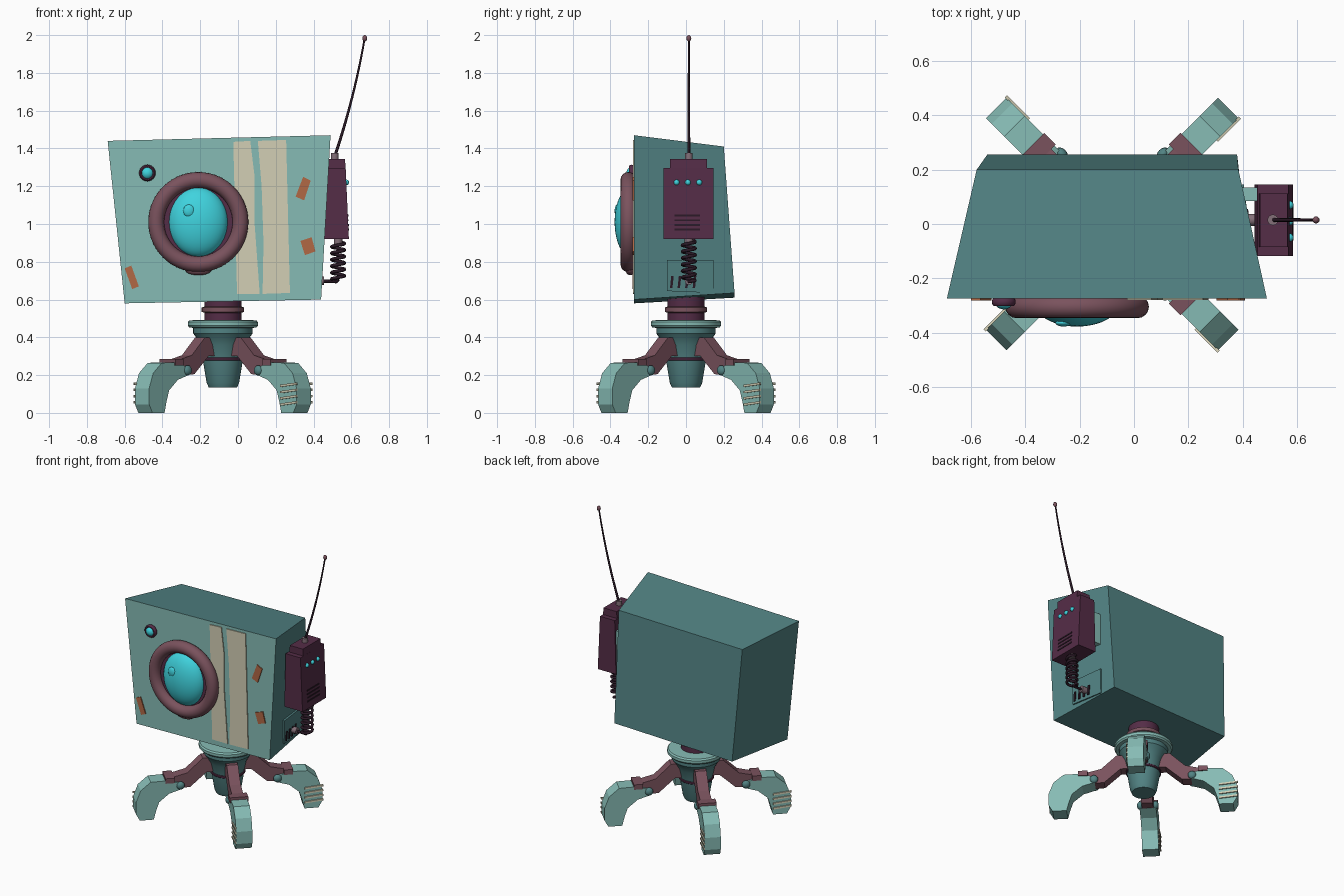
import bpy, bmesh, math
from mathutils import Matrix, Vector

if "Cube" in bpy.data.objects:
    bpy.data.objects.remove(bpy.data.objects["Cube"])


def material(name, rgb):
    m = bpy.data.materials.new(name)
    m.diffuse_color = (*rgb, 1)
    m.use_nodes = True
    m.node_tree.nodes["Principled BSDF"].inputs["Base Color"].default_value = m.diffuse_color
    return m


LIGHT = material("light teal", (.24, .50, .46))
TEAL = material("deep teal", (.084, .227, .23))
PLUM = material("plum", (.09, .026, .063))
MAUVE = material("mauve", (.195, .085, .11))
CYAN = material("cyan", (.05, .65, .73))
CREAM = material("cream", (.65, .62, .46))
RUST = material("rust", (.44, .14, .06))
DARK = material("dark plum", (.024, .01, .02))
GREY = material("grey mauve", (.23, .16, .19))


def finish(name, bm, mat, smooth=False):
    bmesh.ops.recalc_face_normals(bm, faces=bm.faces)
    me = bpy.data.meshes.new(name)
    bm.to_mesh(me)
    bm.free()
    me.materials.append(mat)
    if smooth:
        me.shade_smooth()
        me.set_sharp_from_angle(angle=math.radians(35))
    ob = bpy.data.objects.new(name, me)
    bpy.context.collection.objects.link(ob)
    return ob


def prism(name, pts, to3d, d0, d1, mat, xf=Matrix()):
    """Extrude a 2D outline between depths d0 and d1; to3d(u, v, depth) places it."""
    bm = bmesh.new()
    a, b = [[bm.verts.new(xf @ Vector(to3d(u, v, d))) for u, v in pts] for d in (d0, d1)]
    bm.faces.new(a)
    bm.faces.new(b[::-1])
    n = len(pts)
    for i in range(n):
        bm.faces.new((a[i], a[(i + 1) % n], b[(i + 1) % n], b[i]))
    return finish(name, bm, mat)


def box(name, lo, hi, mat, xf=Matrix()):
    pts = [(lo[0], lo[2]), (hi[0], lo[2]), (hi[0], hi[2]), (lo[0], hi[2])]
    return prism(name, pts, lambda u, v, d: (u, d, v), lo[1], hi[1], mat, xf)


def ball(name, c, r, mat, seg=32):
    bm = bmesh.new()
    bmesh.ops.create_uvsphere(bm, u_segments=seg, v_segments=seg // 2, radius=1,
                              matrix=Matrix.Translation(c) @ Matrix.Diagonal((*r, 1)))
    return finish(name, bm, mat, True)


def lathe(name, prof, mat, xf, seg=40, closed=False):
    """Revolve (radius, height) points about local z."""
    bm = bmesh.new()
    rings = [[bm.verts.new(xf @ Vector((r * math.cos(t), r * math.sin(t), z)))
              for t in (2 * math.pi * i / seg for i in range(seg))] for r, z in prof]
    pairs = list(zip(rings, rings[1:]))
    if closed:
        pairs.append((rings[-1], rings[0]))
    else:
        bm.faces.new(rings[0])
        bm.faces.new(rings[-1])
    for a, b in pairs:
        for i in range(seg):
            j = (i + 1) % seg
            bm.faces.new((a[i], a[j], b[j], b[i]))
    return finish(name, bm, mat, True)


def tube(name, pts, radius, mat, taper=1.0):
    cu = bpy.data.curves.new(name, 'CURVE')
    cu.dimensions = '3D'
    cu.bevel_depth = radius
    cu.bevel_resolution = 2
    cu.use_fill_caps = True
    sp = cu.splines.new('POLY')
    sp.points.add(len(pts) - 1)
    for i, p in enumerate(pts):
        sp.points[i].co = (*p, 1)
        sp.points[i].radius = 1 + (taper - 1) * i / (len(pts) - 1)
    ob = bpy.data.objects.new(name, cu)
    bpy.context.collection.objects.link(ob)
    cu.materials.append(mat)
    for o in bpy.context.selected_objects:
        o.select_set(False)
    ob.select_set(True)
    bpy.context.view_layer.objects.active = ob
    bpy.ops.object.convert(target='MESH')
    ob.data.shade_smooth()


def facing_front(x, y, z):
    return Matrix.Translation((x, y, z)) @ Matrix.Rotation(math.pi / 2, 4, 'X')


def on_front(u, v, d):
    return (u, d, v)


def torus_profile(major, minor, n=16, stretch=1):
    return [(major + minor * math.cos(2 * math.pi * i / n),
             stretch * minor * math.sin(2 * math.pi * i / n)) for i in range(n)]


# Skewed cabinet with a lighter front face
F = -.275
bm = bmesh.new()
front = [(-.60, F, .58), (.44, F, .60), (.49, F, 1.47), (-.69, F, 1.44)]
back = [(-.54, .257, .61), (.38, .257, .635), (.385, .20, 1.41), (-.58, .20, 1.39)]
fv, bv = [[bm.verts.new(p) for p in ps] for ps in (front, back)]
bm.faces.new(fv)
bm.faces.new(bv[::-1])
for i in range(4):
    j = (i + 1) % 4
    bm.faces.new((fv[i], bv[i], bv[j], fv[j]))
cabinet = finish("cabinet", bm, TEAL)
cabinet.data.materials.append(LIGHT)
for p in cabinet.data.polygons:
    if p.normal.y < -.9:
        p.material_index = 1

# Painted stripes and rust patches on the front
prism("stripe_left", [(-.025, 1.435), (.065, 1.44), (.088, 1.25), (.088, 1.0), (.115, .63),
                      (-.005, .63)], on_front, F - .006, F + .002, CREAM)
prism("stripe_right", [(.105, 1.44), (.255, 1.445), (.275, .635), (.13, .63), (.135, .9),
                       (.125, 1.2)], on_front, F - .006, F + .002, CREAM)
patches = [[(.345, 1.25), (.385, 1.23), (.35, 1.125), (.305, 1.145)],
           [(.33, .91), (.39, .93), (.41, .855), (.355, .835)],
           [(-.60, .765), (-.565, .78), (-.525, .67), (-.56, .655)]]
for i, pts in enumerate(patches):
    prism(f"rust_patch_{i}", pts, on_front, F - .007, F + .002, RUST)

# Big eye: recess, ring, lens and lower lid
lathe("eye_recess", [(.20, 0), (.20, .03)], PLUM, facing_front(-.21, F, 1.01))
lathe("eye_ring", torus_profile(.223, .042), MAUVE, facing_front(-.21, F - .03, 1.01), 56, True)
ball("eye_lens", (-.21, F - .015, 1.01), (.157, .088, .185), CYAN, 40)
ball("eye_glint", (-.26, -.364, 1.07), (.03, .014, .033), CYAN, 20)
ball("lower_lid", (-.21, F - .02, .755), (.068, .025, .026), MAUVE, 20)

# Small indicator lamp
lathe("lamp_ring", torus_profile(.034, .010, 10, 1.6), PLUM, facing_front(-.48, F - .012, 1.27), 24, True)
ball("lamp", (-.48, F - .01, 1.27), (.034, .03, .034), CYAN, 20)

# Side radio pack
Y = .015
prism("radio_body", [(.445, .92), (.587, .92), (.57, 1.297), (.455, 1.297)], on_front,
      -.118, .146, PLUM)
prism("radio_cap", [(.46, 1.295), (.57, 1.295), (.566, 1.345), (.465, 1.345)], on_front,
      -.085, .112, PLUM)
box("radio_bracket", (.37, .085, 1.0), (.455, .135, 1.22), LIGHT)
for i in range(3):
    ball(f"radio_light_{i}", (.574, -.05 + .06 * i, 1.22), (.014, .015, .015), CYAN, 16)
for i in range(4):
    z = .97 + .025 * i
    x = .587 - .045 * (z - .92)
    box(f"radio_slot_{i}", (x - .006, -.06, z - .005), (x + .003, .075, z + .005), DARK)

# Whip antenna
lathe("antenna_socket", [(.02, 1.34), (.02, 1.375)], GREY, Matrix.Translation((.512, Y, 0)), 16)
whip = []
for i in range(13):
    t = i / 12
    whip.append((.513 + .157 * t + .05 * t * (1 - t), Y, 1.36 + .62 * t))
tube("antenna_whip", whip, .008, DARK, .6)
ball("antenna_tip", (.671, Y, 1.983), (.013, .013, .017), MAUVE, 16)

# Coiled cable running to the cabinet plug
coil = [(.53, Y, .94)]
N, turns = 120, 6
for i in range(N + 1):
    a = 2 * math.pi * turns * i / N
    coil.append((.53 + .034 * math.sin(a), Y + .034 * math.cos(a), .905 - .205 * i / N))
coil += [(.52, Y, .695), (.40, Y, .70)]
tube("coiled_cable", coil, .009, DARK)
lathe("cable_socket", [(.022, .895), (.022, .93)], GREY, Matrix.Translation((.53, Y, 0)), 16)
lathe("cable_plug", [(.022, .39), (.022, .455)], GREY,
      Matrix.Translation((0, Y, .70)) @ Matrix.Rotation(math.pi / 2, 4, 'Y'), 16)


# Service plate on the sloping side, with plain vent bars
def on_side(u, v, d):
    return (.446 - .123 * (u - F) + .03 * (v - .72) + d, u, v)


prism("service_plate", [(-.10, .645), (.146, .635), (.146, .81), (-.10, .81)], on_side,
      -.01, .008, TEAL)
for i in range(4):
    y = -.085 + .04 * i
    prism(f"vent_bar_{i}", [(y, .66), (y + .013, .66), (y + .02, .725), (y + .007, .725)],
          on_side, 0, .015, DARK)

# Neck and hub
C = Matrix.Translation((-.08, 0, 0))
lathe("neck", [(.098, .47), (.098, .615)], PLUM, C)
lathe("neck_ring", [(.098, .53), (.112, .535), (.112, .558), (.098, .563)], MAUVE, C)
lathe("hub_rim", [(.155, .45), (.178, .452), (.186, .462), (.186, .48), (.178, .49), (.10, .492)], LIGHT, C)
lathe("hub", [(.105, .29), (.12, .36), (.142, .40), (.157, .42), (.157, .455)], TEAL, C)
lathe("hub_band", [(.11, .277), (.113, .28), (.113, .29), (.11, .293)], PLUM, C)
lathe("hub_tip", [(.075, .135), (.086, .16), (.106, .28)], TEAL, C)

# Four legs, modelled along +x and turned into place
thigh = [(.06, .40), (.17, .40), (.27, .305), (.35, .285), (.41, .275), (.40, .21), (.34, .20),
         (.25, .205), (.145, .30), (.06, .30)]
foot = [(.31, .20), (.325, .245), (.41, .267), (.51, .265), (.575, .21), (.605, .13),
        (.605, .045), (.58, 0), (.49, 0), (.475, .06), (.455, .12), (.39, .175)]
for k in range(4):
    xf = C @ Matrix.Rotation(math.radians(45 + 90 * k), 4, 'Z')
    prism(f"leg_{k}", thigh, on_front, -.037, .037, MAUVE, xf)
    prism(f"foot_{k}", foot, on_front, -.053, .053, LIGHT, xf)
    box(f"knee_cap_{k}", (.355, -.06, .25), (.415, .06, .285), MAUVE, xf)
    for s in (-1, 1):
        ob = ball(f"ankle_pin_{k}_{s}", (.315, s * .05, .225), (.027, .02, .027), TEAL, 16)
        ob.data.transform(xf)
    for i in range(4):
        z = .05 + .033 * i
        prism(f"grip_{k}_{i}", [(.49, z - .012), (.61, z), (.61, z + .012), (.49, z)],
              on_front, -.061, -.05, CREAM, xf)
